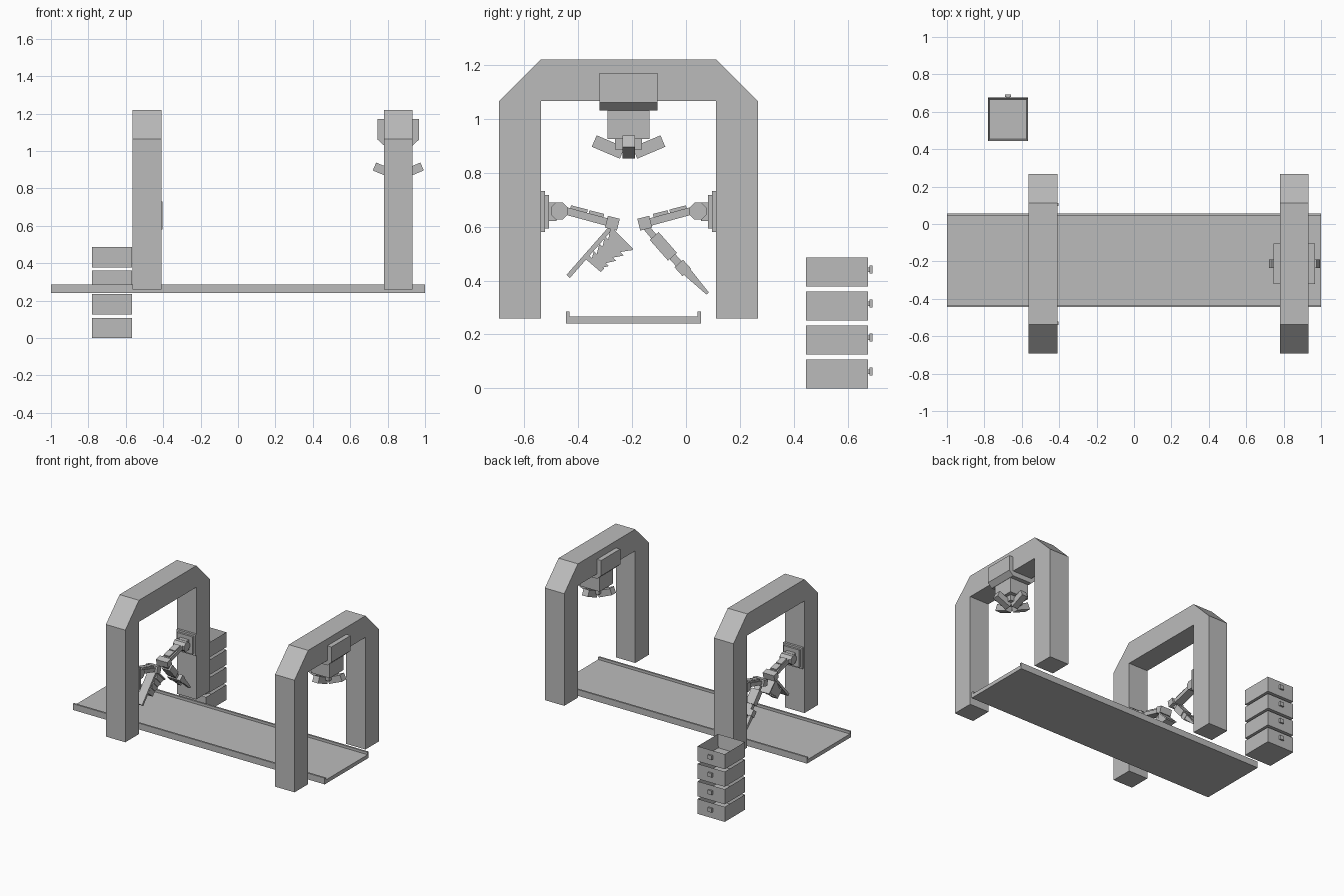
import bpy, bmesh
from math import atan2, cos, sin, pi, radians
from mathutils import Vector, Matrix

cube = bpy.data.objects.get("Cube")
if cube:
    bpy.data.objects.remove(cube, do_unlink=True)

grey = bpy.data.materials.new("plain grey")
grey.use_nodes = True
grey.diffuse_color = (0.5, 0.5, 0.5, 1)
grey.node_tree.nodes["Principled BSDF"].inputs["Base Color"].default_value = (0.5, 0.5, 0.5, 1)


def finish(name, bm):
    bmesh.ops.recalc_face_normals(bm, faces=bm.faces[:])
    mesh = bpy.data.meshes.new(name)
    bm.to_mesh(mesh)
    bm.free()
    mesh.materials.append(grey)
    obj = bpy.data.objects.new(name, mesh)
    bpy.context.collection.objects.link(obj)
    return obj


def box(name, lo, hi, matrix=Matrix()):
    lo, hi = Vector(lo), Vector(hi)
    bm = bmesh.new()
    bmesh.ops.create_cube(bm, size=1)
    for v in bm.verts:
        v.co = matrix @ ((lo + hi) / 2 + Vector(a * b for a, b in zip(v.co, hi - lo)))
    return finish(name, bm)


def extrude_x(name, outline, x0, x1):
    """Extrude a (y, z) outline along x."""
    bm = bmesh.new()
    face = bm.faces.new([bm.verts.new((x0, y, z)) for y, z in outline])
    new = bmesh.ops.extrude_face_region(bm, geom=[face])["geom"]
    bmesh.ops.translate(bm, vec=(x1 - x0, 0, 0),
                        verts=[g for g in new if isinstance(g, bmesh.types.BMVert)])
    return finish(name, bm)


def beam(name, p, q, thick, x, width, end=None):
    """Bar between two (y, z) points, optionally tapered to another thickness."""
    p, q = Vector(p), Vector(q)
    d = (q - p).normalized()
    n = Vector((-d.y, d.x))
    a, b = n * thick / 2, n * (thick if end is None else end) / 2
    return extrude_x(name, [p + a, q + b, q - b, p - a], x - width / 2, x + width / 2)


MID_Y = -0.213

# Conveyor tray with low lips
extrude_x("conveyor", [(-0.445, 0.24), (0.055, 0.24), (0.055, 0.285), (0.042, 0.285),
                       (0.042, 0.267), (-0.432, 0.267), (-0.432, 0.285), (-0.445, 0.285)], -1, 1)

# Two gantry arches with chamfered shoulders
half_arch = [(0.325, 0.26), (0.48, 0.26), (0.48, 1.065), (0.325, 1.22)]
arch = [(MID_Y + y, z) for y, z in half_arch]
arch += [(MID_Y - y, z) for y, z in reversed(half_arch)]
arch += [(MID_Y - 0.325, 1.065), (MID_Y + 0.325, 1.065)]
for name, x in (("arm_arch", -0.487), ("scanner_arch", 0.857)):
    extrude_x(name, arch, x - 0.077, x + 0.077)

# Stack of open drawers with knobs
for i in range(4):
    z = i * 0.126
    bm = bmesh.new()
    bmesh.ops.create_cube(bm, size=1)
    for v in bm.verts:
        v.co = Vector((-0.673 + v.co.x * 0.215, 0.56 + v.co.y * 0.23, z + 0.054 + v.co.z * 0.108))
    top = max(bm.faces, key=lambda f: f.calc_center_median().z)
    bmesh.ops.inset_individual(bm, faces=[top], thickness=0.012)
    bmesh.ops.translate(bm, verts=top.verts, vec=(0, 0, -0.094))
    finish("drawer", bm)
    box("drawer_knob", (-0.681, 0.674, z + 0.054), (-0.665, 0.682, z + 0.07))
    box("drawer_knob_face", (-0.689, 0.68, z + 0.048), (-0.657, 0.692, z + 0.077))

# Scanner saddle, chamfered along its lower long edges
SX = 0.857
saddle = [(0.11, 1.17), (0.11, 1.06), (0.077, 1.03)]
saddle += [(-x, z) for x, z in reversed(saddle)]
turned = extrude_x("scanner_saddle", saddle, -0.108, 0.108)
turned.matrix_world = Matrix.Translation((SX, MID_Y, 0)) @ Matrix.Rotation(pi / 2, 4, "Z")
box("scanner_neck", (SX - 0.075, MID_Y - 0.078, 0.925), (SX + 0.075, MID_Y + 0.078, 1.04))
box("scanner_hub", (SX - 0.05, MID_Y - 0.05, 0.885), (SX + 0.05, MID_Y + 0.05, 0.93))

# Four tilted sensor heads around the hub
for i in range(4):
    place = (Matrix.Translation((SX, MID_Y, 0.838)) @ Matrix.Rotation(i * pi / 2, 4, "Z")
             @ Matrix.Rotation(radians(-23), 4, "Y"))
    box("sensor_head", (0.035, -0.023, 0), (0.148, 0.023, 0.046), place)

# Shoulder, upper link and elbow of both robot arms
AX = -0.481
for side in (-1, 1):
    def at(y, z):
        return (MID_Y + side * y, z)
    beam("mount_plate", at(0.326, 0.655), at(0.309, 0.655), 0.152, AX, 0.152)
    beam("mount_flange", at(0.309, 0.655), at(0.295, 0.655), 0.125, AX, 0.125)
    beam("shoulder_base", at(0.295, 0.655), at(0.268, 0.655), 0.07, AX, 0.07)
    extrude_x("shoulder_joint", [at(0.257 + 0.034 * cos(a * pi / 4 + pi / 8),
                                    0.657 + 0.034 * sin(a * pi / 4 + pi / 8)) for a in range(8)],
              AX - 0.045, AX + 0.045)
    beam("upper_link", at(0.24, 0.66), at(0.07, 0.614), 0.028, AX, 0.06)
    beam("link_pad", at(0.215, 0.671), at(0.153, 0.655), 0.016, AX, 0.045)
    beam("link_pad", at(0.147, 0.653), at(0.092, 0.639), 0.016, AX, 0.045)
    beam("elbow", at(0.082, 0.618), at(0.038, 0.607), 0.045, AX, 0.09)

# Front arm: flat forearm with a bellows gripper on a bracket
beam("flat_forearm", (-0.277, 0.597), (-0.437, 0.415), 0.017, AX, 0.06)
beam("bellows_bracket", (-0.375, 0.494), (-0.31, 0.438), 0.018, AX, 0.05)
foot, tip = Vector((-0.338, 0.458)), Vector((-0.242, 0.552))
for i in range(4):
    a, b = foot.lerp(tip, i / 4), foot.lerp(tip, (i + 1) / 4)
    beam("bellows_fold", a, b, 0.04 + i * 0.008, AX, 0.05 + i * 0.008, 0.078 + i * 0.011)
beam("bellows_rim", tip, tip + Vector((0.006, 0.006)), 0.115, AX, 0.085)

# Rear arm: forearm, wrist and two tapered fingers
beam("forearm_neck", (-0.15, 0.6), (-0.1, 0.54), 0.024, AX, 0.04)
beam("forearm", (-0.118, 0.565), (-0.05, 0.488), 0.044, AX, 0.065)
beam("forearm_tip", (-0.05, 0.488), (-0.014, 0.449), 0.028, AX, 0.045)
beam("wrist_palm", (-0.027, 0.463), (0.003, 0.43), 0.042, AX, 0.1)
for side in (-1, 1):
    beam("finger", (-0.004, 0.44), (0.08, 0.352), 0.034, AX + side * 0.036, 0.022, 0.012)
